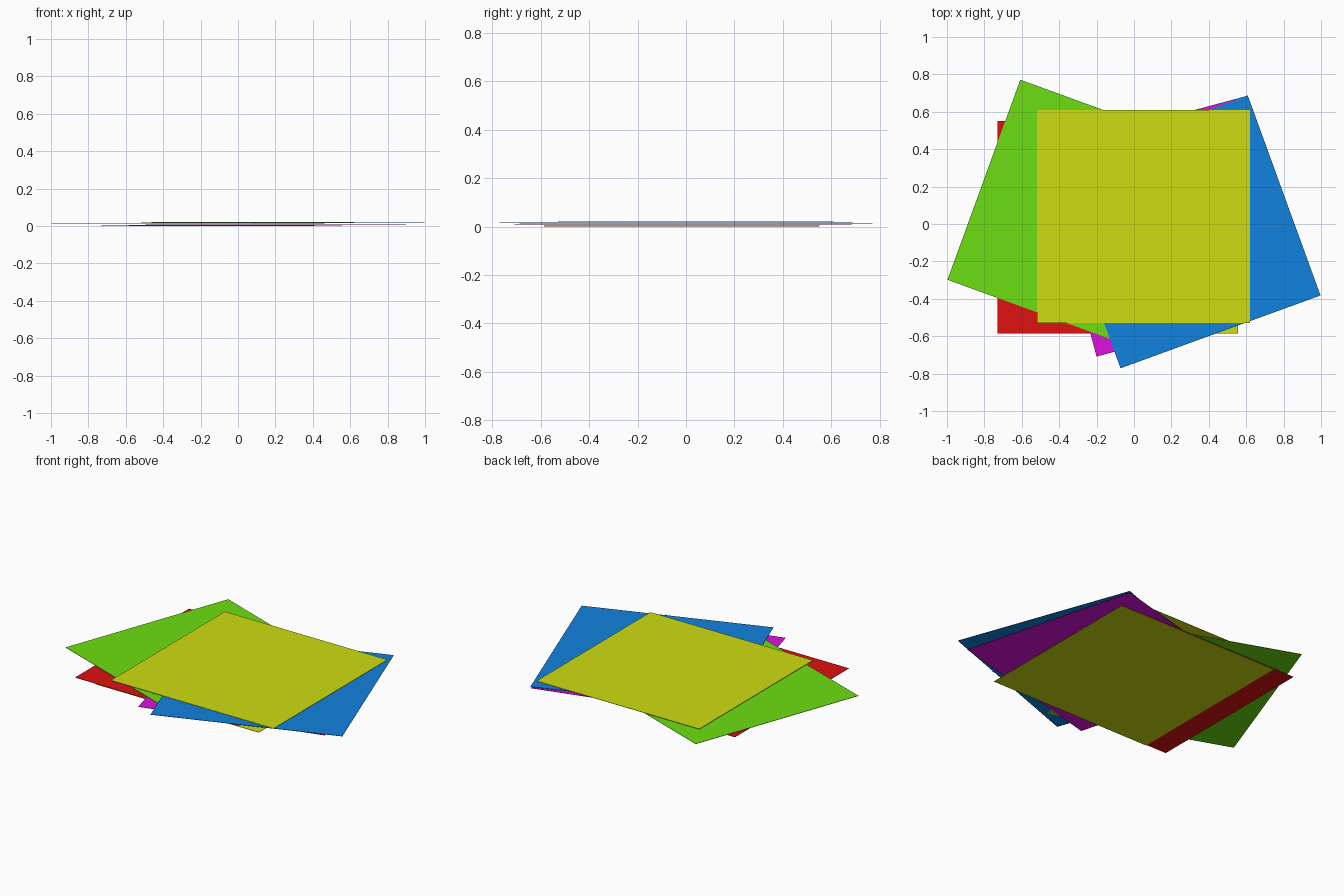
import bpy
import bmesh
from math import radians
from mathutils import Matrix

if "Cube" in bpy.data.objects:
    bpy.data.objects.remove(bpy.data.objects["Cube"])

SIDE = 1.138      # edge length of every square sheet
THICK = 0.002     # paper thickness
PITCH = 0.004     # height step from sheet to sheet


def material(name, rgb):
    m = bpy.data.materials.new(name)
    m.diffuse_color = (*rgb, 1.0)
    m.use_nodes = True
    m.node_tree.nodes["Principled BSDF"].inputs["Base Color"].default_value = m.diffuse_color
    return m


yellow = material("yellow paper", (0.62, 0.73, 0.0056))
red = material("red paper", (0.73, 0.0056, 0.0056))
magenta = material("magenta paper", (0.73, 0.0056, 0.73))
green = material("green paper", (0.15, 0.73, 0.0056))
blue = material("blue paper", (0.0056, 0.223, 0.73))


def sheet(name, level, x, y, angle, mat):
    """One thin square sheet, turned about z and laid at its level in the stack."""
    bm = bmesh.new()
    bmesh.ops.create_cube(bm, size=1.0, matrix=Matrix.Diagonal((SIDE, SIDE, THICK, 1)))
    mesh = bpy.data.meshes.new(name)
    bm.to_mesh(mesh)
    bm.free()
    mesh.materials.append(mat)
    obj = bpy.data.objects.new(name, mesh)
    obj.location = (x, y, level * PITCH + THICK / 2)
    obj.rotation_euler.z = radians(angle)
    bpy.context.collection.objects.link(obj)


# Loose stack of sheets, bottom to top: centre x, centre y, turn
stack = [
    ("bottom_yellow_sheet", -0.013, -0.017, 0, yellow),
    ("red_sheet", -0.160, -0.017, 0, red),
    ("magenta_sheet", 0.202, -0.012, 15, magenta),
    ("green_sheet", -0.268, 0.042, -20, green),
    ("blue_sheet", 0.268, -0.042, 20, blue),
    ("top_yellow_sheet", 0.050, 0.040, 0, yellow),
]
for level, (name, x, y, angle, mat) in enumerate(stack):
    sheet(name, level, x, y, angle, mat)
